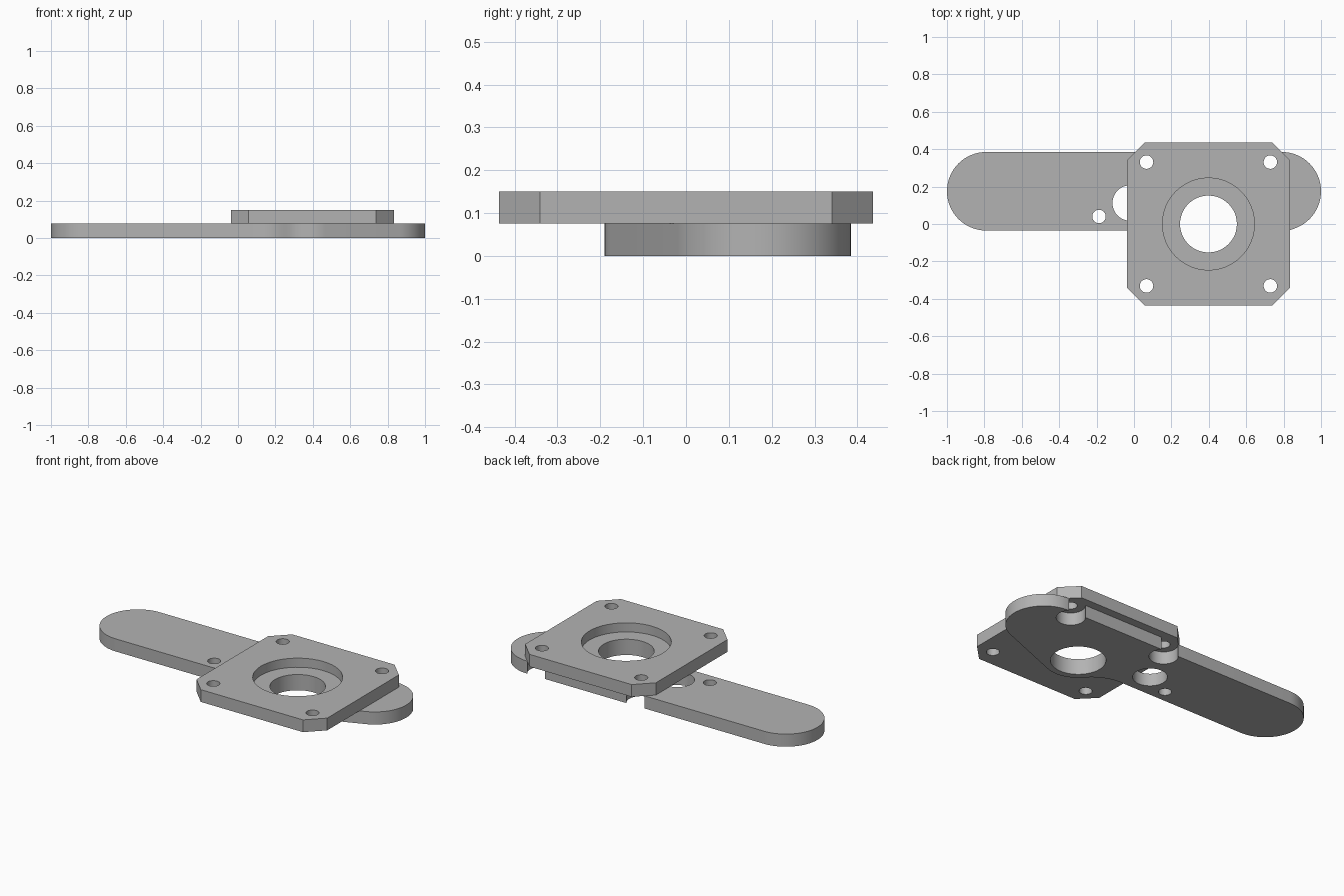
import bpy
import bmesh
from math import atan2, cos, sin, pi, hypot, sqrt, acos

cube = bpy.data.objects.get("Cube")
if cube:
    bpy.data.objects.remove(cube, do_unlink=True)

grey = bpy.data.materials.new("plain_grey")
grey.use_nodes = True
colour = (0.45, 0.45, 0.45, 1)
grey.diffuse_color = colour
grey.node_tree.nodes["Principled BSDF"].inputs["Base Color"].default_value = colour


def arc(cx, cy, r, a0, a1, n=24):
    """Points on an arc, from angle a0 to a1."""
    return [(cx + r * cos(a0 + (a1 - a0) * i / n),
             cy + r * sin(a0 + (a1 - a0) * i / n)) for i in range(n + 1)]


def prism(name, outline, z0, z1):
    """Extrude a closed outline from z0 to z1."""
    bm = bmesh.new()
    face = bm.faces.new([bm.verts.new((x, y, z0)) for x, y in outline])
    top = bmesh.ops.extrude_face_region(bm, geom=[face])["geom"]
    for v in top:
        if isinstance(v, bmesh.types.BMVert):
            v.co.z = z1
    bmesh.ops.recalc_face_normals(bm, faces=bm.faces[:])
    mesh = bpy.data.meshes.new(name)
    bm.to_mesh(mesh)
    bm.free()
    obj = bpy.data.objects.new(name, mesh)
    bpy.context.collection.objects.link(obj)
    mesh.materials.append(grey)
    return obj


def drill(obj, x, y, r, z0=-0.1, z1=0.3):
    """Cut a round hole and discard the cutter."""
    cutter = prism("drill", arc(x, y, r, 0, 2 * pi, 48)[:-1], z0, z1)
    cutter.hide_render = True
    mod = obj.modifiers.new("hole", "BOOLEAN")
    mod.operation = "DIFFERENCE"
    mod.solver = "EXACT"
    mod.object = cutter
    graph = bpy.context.evaluated_depsgraph_get()
    graph.update()
    result = bpy.data.meshes.new_from_object(obj.evaluated_get(graph))
    obj.modifiers.clear()
    obj.data = result
    bpy.data.objects.remove(cutter, do_unlink=True)


def smooth(obj):
    bpy.ops.object.select_all(action="DESELECT")
    obj.select_set(True)
    bpy.context.view_layer.objects.active = obj
    bpy.ops.object.shade_smooth_by_angle(angle=0.52)


STEP, TOP = 0.076, 0.15          # heights of the two plates
BORE_X, BORE = 0.398, 0.152      # shared bore
END_X, END_Y, END_R = 0.79, 0.175, 0.21
BOSS, FILLET = 0.19, 0.25

# Arm: rounded bar with a boss round the bore, blended in by a fillet
edge_y = END_Y - END_R
fillet_y = edge_y - FILLET
fillet_x = BORE_X - sqrt((BOSS + FILLET) ** 2 - fillet_y ** 2)
meet = atan2(fillet_y, fillet_x - BORE_X)
dx, dy = END_X - BORE_X, END_Y
tangent = atan2(dy, dx) - acos((BOSS - END_R) / hypot(dx, dy))
outline = arc(-END_X, END_Y, END_R, pi / 2, 3 * pi / 2, 32)
outline += arc(fillet_x, fillet_y, FILLET, pi / 2, meet + pi, 14)
outline += arc(BORE_X, 0, BOSS, meet, tangent, 14)[1:]
outline += arc(END_X, END_Y, END_R, tangent, pi / 2, 32)
arm = prism("arm", outline, 0, STEP)
drill(arm, BORE_X, 0, BORE)
drill(arm, -0.02, 0.112, 0.095)
drill(arm, -0.187, 0.04, 0.036)

# Mounting plate: chamfered square with a counterbore
half, flat = 0.436, 0.341
corners = []
for sx, sy in ((1, 1), (-1, 1), (-1, -1), (1, -1)):
    pair = [(BORE_X + sx * half, sy * flat), (BORE_X + sx * flat, sy * half)]
    corners += pair if sx == sy else pair[::-1]
plate = prism("mounting_plate", corners, STEP, TOP)
drill(plate, BORE_X, 0, BORE)
drill(plate, BORE_X, 0, 0.246, 0.095, 0.3)

# Screw holes, with clearance notches in the arm's back edge
for sx in (-1, 1):
    x = BORE_X + sx * 0.331
    drill(arm, x, 0.331, 0.08)
    for sy in (-1, 1):
        drill(plate, x, sy * 0.331, 0.036)

for part in (arm, plate):
    smooth(part)
